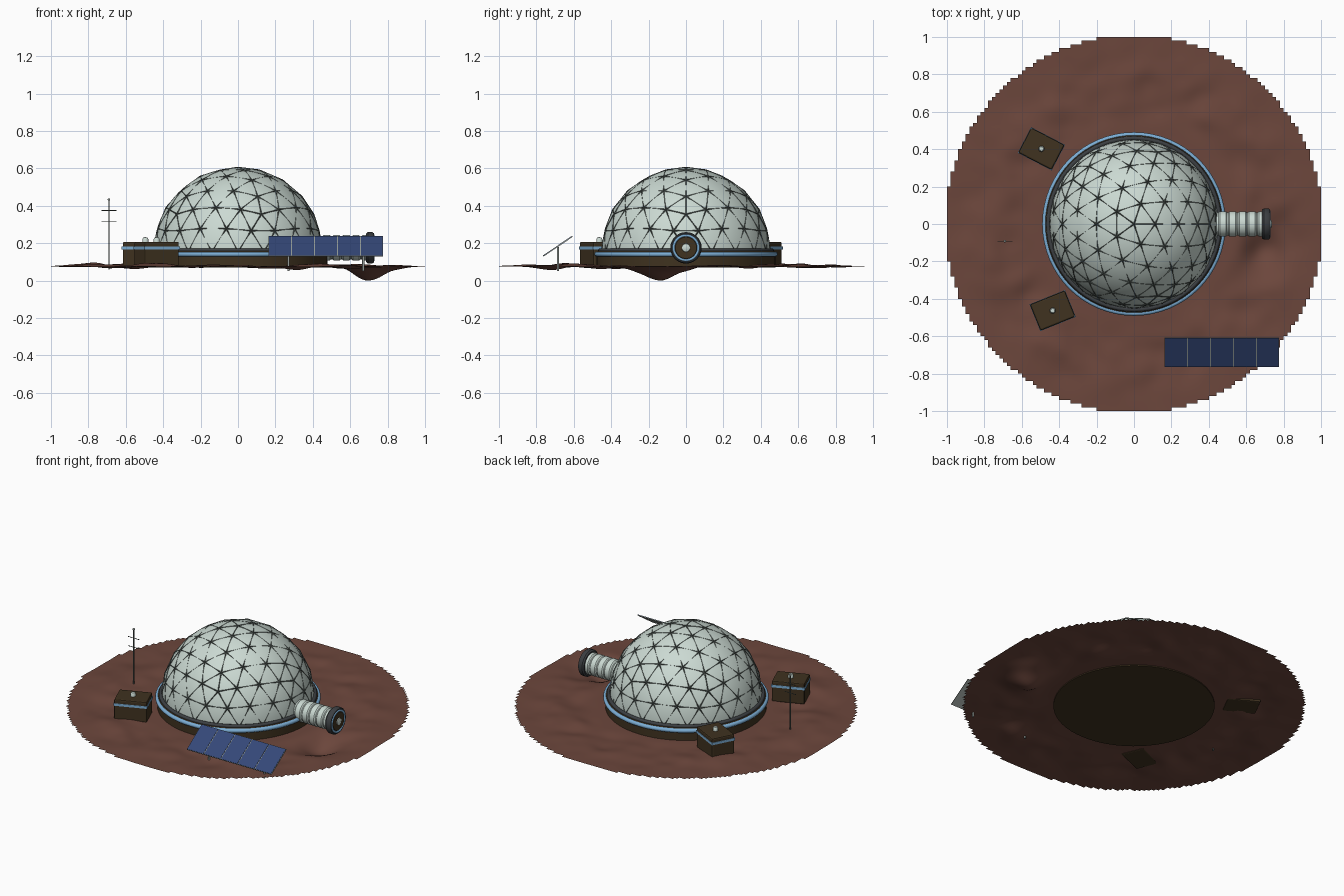
import bpy, bmesh, math
from mathutils import Vector, Matrix, noise

if "Cube" in bpy.data.objects:
    bpy.data.objects.remove(bpy.data.objects["Cube"])


def material(name, *rgb):
    m = bpy.data.materials.new(name)
    m.use_nodes = True
    m.diffuse_color = (*rgb, 1)
    m.node_tree.nodes["Principled BSDF"].inputs["Base Color"].default_value = (*rgb, 1)
    return m


SOIL = material("red soil", .15, .062, .045)
SHELL = material("pale shell", .6, .7, .65)
STRUT = material("strut grey", .09, .11, .1)
DARK = material("dark grey", .045, .05, .055)
BROWN = material("dark brown", .05, .032, .014)
BLUE = material("light blue", .2, .42, .66)
CELL = material("solar blue", .035, .065, .19)
METAL = material("frame metal", .32, .36, .34)


def finish(name, bm, mat, matrix=Matrix(), smooth=True):
    bm.transform(matrix)
    mesh = bpy.data.meshes.new(name)
    bm.to_mesh(mesh)
    bm.free()
    mesh.materials.append(mat)
    ob = bpy.data.objects.new(name, mesh)
    bpy.context.collection.objects.link(ob)
    if smooth:
        bpy.ops.object.select_all(action='DESELECT')
        ob.select_set(True)
        bpy.context.view_layer.objects.active = ob
        bpy.ops.object.shade_smooth_by_angle(angle=math.radians(40))
    return ob


def lathe(name, profile, mat, matrix=Matrix(), sides=48):
    """Spin (radius, height) points about the z axis."""
    bm = bmesh.new()
    verts = [bm.verts.new((r, 0, z)) for r, z in profile]
    edges = [bm.edges.new(pair) for pair in zip(verts, verts[1:])]
    bmesh.ops.spin(bm, geom=verts + edges, axis=(0, 0, 1), cent=(0, 0, 0),
                   angle=math.tau, steps=sides)
    bmesh.ops.remove_doubles(bm, verts=bm.verts, dist=1e-4)
    bmesh.ops.recalc_face_normals(bm, faces=bm.faces)
    return finish(name, bm, mat, matrix)


def torus(name, major, minor, mat, matrix, sides=64):
    ring = [(major + minor * math.cos(a * math.tau / 12),
             minor * math.sin(a * math.tau / 12)) for a in range(13)]
    return lathe(name, ring, mat, matrix, sides)


def rod(name, a, b, radius, mat):
    a, b = Vector(a), Vector(b)
    d = b - a
    turn = Matrix.Translation(a) @ d.to_track_quat('Z', 'Y').to_matrix().to_4x4()
    return lathe(name, [(0, 0), (radius, 0), (radius, d.length), (0, d.length)],
                 mat, turn, 12)


def box(name, size, mat, matrix, bevel=0):
    bm = bmesh.new()
    bmesh.ops.create_cube(bm, size=1, matrix=Matrix.Diagonal((*size, 1)))
    if bevel:
        bmesh.ops.bevel(bm, geom=bm.edges[:], offset=bevel, segments=2,
                        affect='EDGES', profile=.5)
    return finish(name, bm, mat, matrix, smooth=False)


def ball(name, radius, mat, place):
    bm = bmesh.new()
    bmesh.ops.create_uvsphere(bm, u_segments=16, v_segments=10, radius=radius)
    return finish(name, bm, mat, Matrix.Translation(place))


def at(x, y, z):
    return Matrix.Translation((x, y, z))


# Ground: a square grid trimmed to a stepped disc, level in the middle
GROUND = .077


def smoothstep(a, b, v):
    t = min(max((v - a) / (b - a), 0), 1)
    return t * t * (3 - 2 * t)


bm = bmesh.new()
bmesh.ops.create_grid(bm, x_segments=100, y_segments=100, size=1)
bmesh.ops.delete(bm, context='FACES', geom=[
    f for f in bm.faces if f.calc_center_median().length > 1.01])
for v in bm.verts:
    x, y = v.co.x, v.co.y
    fade = smoothstep(.5, .68, v.co.length) * (1 - .85 * smoothstep(.75, 1, v.co.length))
    bumps = .03 * noise.noise((x * 3.2, y * 3.2, 4)) + .012 * noise.noise((x * 8, y * 8, 1))
    pit = .06 * math.exp(-((x - .7) ** 2 + (y + .15) ** 2) / .02)
    v.co.z = fade * (bumps - pit)
lowest = min(v.co.z for v in bm.verts)
for v in bm.verts:
    if v.co.z < 0:
        v.co.z *= GROUND / -lowest
    v.co.z += GROUND
finish("ground", bm, SOIL)

# Foundation with its trim rings
lathe("foundation", [(0, .07), (.478, .07), (.478, .15), (.465, .16), (0, .16)], BROWN, sides=64)
torus("foundation_light_ring", .478, .013, BLUE, at(0, 0, .141))
torus("dome_seal_ring", .458, .012, DARK, at(0, 0, .16))

# Dome shell: upper half of a sphere
R, CENTRE = .45, .153
lathe("dome_shell", [(R * math.cos(i * math.pi / 48), R * math.sin(i * math.pi / 48))
                     for i in range(25)], SHELL, at(0, 0, CENTRE), 64)

# Geodesic struts: straight bars that dip into the shell between the joints
bm = bmesh.new()
bmesh.ops.create_icosphere(bm, subdivisions=3, radius=R + .002)
bmesh.ops.delete(bm, context='VERTS', geom=[v for v in bm.verts if v.co.z < -.01])
struts = finish("dome_struts", bm, STRUT, at(0, 0, CENTRE), smooth=False)
wire = struts.modifiers.new("bars", 'WIREFRAME')
wire.thickness = .0075
wire.offset = 0

# Airlock tunnel: ribbed tube along +x with a flanged door
LOCK = at(0, 0, .175) @ Matrix.Rotation(math.pi / 2, 4, 'Y')
ribs = [(.06, .4)]
for i in range(5):
    start = .452 + i * .052
    ribs += [(.061, start), (.068, start + .007), (.068, start + .039), (.061, start + .046)]
lathe("airlock_tunnel", ribs + [(.06, .72)], SHELL, LOCK)
lathe("airlock_flange", [(.06, .685), (.076, .685), (.084, .694), (.084, .718),
                         (.078, .726), (.05, .726)], DARK, LOCK)
torus("airlock_light_ring", .066, .007, BLUE, LOCK @ at(0, 0, .724))
lathe("airlock_door", [(.062, .722), (.057, .729), (0, .729)], BROWN, LOCK)
lathe("airlock_window", [(.023, .728), (.021, .734), (.01, .738), (0, .738)], SHELL, LOCK)

# Two equipment boxes with a light band and a roof vent
for side, x, y, turn in (("back", -.495, .402, -27.5), ("front", -.435, -.463, 22)):
    base = at(x, y, 0) @ Matrix.Rotation(math.radians(turn), 4, 'Z')
    box(side + "_equipment_box", (.2, .15, .135), BROWN, base @ at(0, 0, .14), .008)
    box(side + "_equipment_band", (.205, .155, .016), BLUE, base @ at(0, 0, .175))
    lathe(side + "_equipment_vent", [(.016, .2), (.016, .222), (.011, .231), (0, .232)],
          SHELL, base, 20)

# Antenna mast with two crossbars
AX, AY = -.69, -.092
rod("antenna_mast", (AX, AY, .06), (AX, AY, .43), .0035, STRUT)
ball("antenna_tip", .007, METAL, (AX, AY, .433))
for i, z in enumerate((.315, .375)):
    rod(f"antenna_crossbar_{i}", (AX - .04, AY, z), (AX + .04, AY, z), .002, STRUT)

# Tilted solar array on two posts
TILT = at(.47, -.685, .183) @ Matrix.Rotation(math.radians(34), 4, 'X')
box("solar_frame", (.612, .188, .005), METAL, TILT)
for i in range(5):
    box(f"solar_panel_{i}", (.117, .184, .005), CELL, TILT @ at((i - 2) * .1225, 0, .002))
for i, x in enumerate((.27, .67)):
    rod(f"solar_post_{i}", (x, -.685, .05), (x, -.685, .18), .006, METAL)
